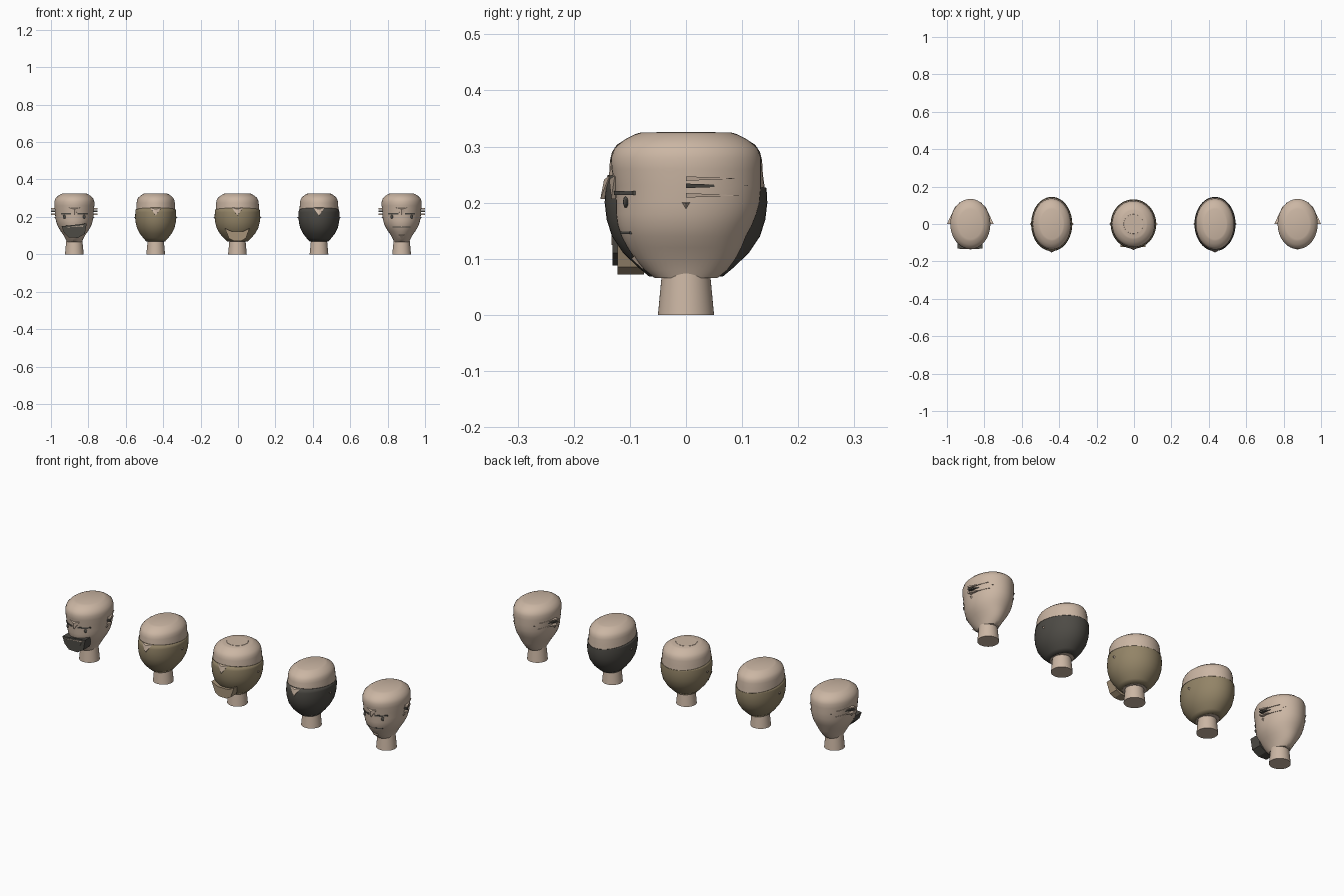
import bpy, bmesh, math
from mathutils import Vector

cube = bpy.data.objects.get("Cube")
if cube:
    bpy.data.objects.remove(cube, do_unlink=True)


def material(name, rgb):
    m = bpy.data.materials.new(name)
    m.use_nodes = True
    m.diffuse_color = (*rgb, 1)
    m.node_tree.nodes["Principled BSDF"].inputs["Base Color"].default_value = (*rgb, 1)
    return m


SKIN = material("skin", (0.60, 0.47, 0.37))
TAN = material("tan cloth", (0.29, 0.23, 0.135))
DARK = material("dark cloth", (0.075, 0.07, 0.06))
LIP = material("light tan", (0.38, 0.29, 0.19))
SEG = 48

# Rings: height, side, front and back radii as fractions of the head size
ROUND = [(z, f, f, f) for z, f in (
    (.068, .45), (.085, .59), (.11, .77), (.14, .91), (.17, .975), (.20, 1), (.225, .99),
    (.25, .965), (.275, .955), (.29, .93), (.303, .87), (.314, .75), (.322, .64), (.325, .57))]
FACE = [(.066, .37, .42, .42), (.08, .43, .55, .55), (.10, .53, .68, .66), (.12, .66, .78, .74),
        (.14, .78, .86, .80), (.16, .87, .91, .88), (.18, .92, .93, .94), (.20, .95, .93, .98),
        (.23, .97, .95, 1), (.26, 1, .99, 1), (.28, 1, 1, 1), (.298, .95, .95, .95),
        (.312, .82, .82, .82), (.321, .69, .69, .69), (.325, .60, .60, .60)]


def finish(name, bm, mat, x, smooth=False):
    bmesh.ops.recalc_face_normals(bm, faces=bm.faces)
    mesh = bpy.data.meshes.new(name)
    bm.to_mesh(mesh)
    bm.free()
    mesh.materials.append(mat)
    ob = bpy.data.objects.new(name, mesh)
    ob.location.x = x
    bpy.context.collection.objects.link(ob)
    if smooth:
        bpy.ops.object.select_all(action="DESELECT")
        ob.select_set(True)
        bpy.context.view_layer.objects.active = ob
        bpy.ops.object.shade_smooth_by_angle(angle=math.radians(40))
    return ob


def loft(rings, caps=True):
    """Skin a stack of egg-shaped rings (z, side, front, back)."""
    bm = bmesh.new()
    rows = []
    for z, side, front, back in rings:
        row = []
        for i in range(SEG):
            a = math.tau * i / SEG
            s = math.sin(a)
            row.append(bm.verts.new((side * math.cos(a), s * (back if s > 0 else front), z)))
        rows.append(row)
    for a, b in zip(rows, rows[1:]):
        for i in range(SEG):
            j = (i + 1) % SEG
            bm.faces.new((a[i], a[j], b[j], b[i]))
    if caps:
        bm.faces.new(rows[0])
        bm.faces.new(rows[-1])
    return bm


def hull(name, points, mat, x):
    bm = bmesh.new()
    for p in points:
        bm.verts.new(p)
    bmesh.ops.convex_hull(bm, input=bm.verts[:])
    return finish(name, bm, mat, x)


def prism(name, outline, y_front, y_back, mat, x):
    """Extrude a front-view outline backwards."""
    bm = bmesh.new()
    face = bm.faces.new([bm.verts.new((px, y_front, pz)) for px, pz in outline])
    new = bmesh.ops.extrude_face_region(bm, geom=[face])["geom"]
    moved = [v for v in new if isinstance(v, bmesh.types.BMVert)]
    bmesh.ops.translate(bm, vec=(0, y_back - y_front, 0), verts=moved)
    return finish(name, bm, mat, x)


def sample(rings, z):
    for a, b in zip(rings, rings[1:]):
        if a[0] <= z <= b[0]:
            t = (z - a[0]) / (b[0] - a[0])
            return [p + (q - p) * t for p, q in zip(a, b)][1:]
    return rings[-1][1:]


def front(rings, px, z):
    """Depth of the head's front surface at a point."""
    side, depth, _ = sample(rings, z)
    return -depth * math.sqrt(max(0, 1 - (px / side) ** 2))


def scaled(table, rx, ry):
    return [(z, s * rx, f * ry, b * ry) for z, s, f, b in table]


def nose_and_ears(rings, x):
    # Nose wedge pointing down
    top, tip = .249, .207
    yt, yb = front(rings, 0, top), front(rings, 0, tip)
    hull("nose", [(-.03, yt + .004, top), (.03, yt + .004, top), (0, yt - .006, top - .008),
                  (0, yb - .008, tip), (0, yb + .012, tip - .002)], SKIN, x)
    # Small pyramid ears
    for s in (-1, 1):
        r = sample(rings, .19)[0]
        hull("ear", [(s * (r - .008), -.017, .202), (s * (r - .008), .017, .202),
                     (s * (r - .012), 0, .175), (s * (r + .008), 0, .199)], SKIN, x)


def head(x, table, rx, ry):
    rings = scaled(table, rx, ry)
    finish("head", loft(rings), SKIN, x, True)
    finish("neck", loft([(0, .05, .05, .05), (.085, .042, .042, .042)]), SKIN, x, True)
    return rings


def masked_head(x, rx, ry, mat):
    head(x, ROUND, rx - .003, ry - .003)
    # Cloth shell with a slightly tilted upper edge
    rings = scaled(ROUND[:9], rx, ry)
    bm = loft(rings, False)
    bmesh.ops.bisect_plane(bm, geom=bm.verts[:] + bm.edges[:] + bm.faces[:],
                           plane_co=Vector((0, 0, .238)), plane_no=Vector((0, .08, 1)),
                           clear_outer=True)
    shell = finish("mask", bm, mat, x, True)
    thick = shell.modifiers.new("thickness", "SOLIDIFY")
    thick.thickness = .003
    nose_and_ears(rings, x)


def bare_head(x):
    rings = head(x, FACE, .107, .134)
    nose_and_ears(rings, x)
    for s in (-1, 1):
        # Eyes
        px, z = s * .052, .201
        bm = bmesh.new()
        bmesh.ops.create_uvsphere(bm, u_segments=12, v_segments=8, radius=.01)
        bmesh.ops.scale(bm, vec=(.9, .5, 1), verts=bm.verts)
        bmesh.ops.translate(bm, vec=(px, front(rings, px, z), z), verts=bm.verts)
        finish("eye", bm, DARK, x, True)
        # Eyebrows that follow the brow
        spots = []
        for px in (.018, .045, .072):
            y = front(rings, px, .217)
            spots += [(s * px, y + d, h) for d in (-.004, .008) for h in (.214, .221)]
        hull("eyebrow", spots, DARK, x)
        # Three swept blades behind each temple
        for z, length, mat in ((.243, .095, SKIN), (.230, .115, DARK), (.213, .10, SKIN)):
            r, _, depth = sample(rings, z)
            tip = r * math.sqrt(1 - (length / depth) ** 2) + .006
            hull("temple_blade", [(s * .09, 0, z - .004), (s * .09, 0, z + .004),
                                  (s * .125, 0, z - .004), (s * .125, 0, z + .004),
                                  (s * tip, length, z), (s * (tip - .02), length - .01, z)],
                 mat, x)
    return rings


# Bare head with a large crooked open mouth
bare_head(-.875)
crooked = [(-.068, .15), (.066, .165), (.056, .11), (.02, .088), (-.03, .09), (-.055, .115)]
prism("open_mouth", crooked, -.131, -.075, DARK, -.875)
prism("mouth_line", [(-.058, .142), (.05, .155), (.035, .125), (.046, .15)], -.133, -.130, SKIN, -.875)

# Three masked heads
masked_head(-.44, .11, .145, TAN)
masked_head(-.003, .122, .132, TAN)
masked_head(.433, .11, .145, DARK)

# Smiling mouth and crown disc of the middle head
smile = [(-.068, .14), (-.03, .122), (.03, .122), (.065, .14), (.045, .085), (.02, .072),
         (-.02, .072), (-.045, .085)]
prism("smile", smile, -.122, -.075, LIP, -.003)
finish("crown_disc", loft([(.324, .053, .053, .053), (.326, .052, .052, .052)]), SKIN, -.003, True)

# Bare head with a thin straight mouth and a small chin
face = bare_head(.875)
lips = []
for px in (-.048, -.02, .02, .048):
    y = front(face, px, .147)
    lips += [(px, y + d, h) for d in (-.003, .008) for h in (.144, .149)]
hull("thin_mouth", lips, DARK, .875)
y = front(face, 0, .1)
hull("chin", [(-.02, y + .01, .115), (.02, y + .01, .115), (-.012, y - .006, .1),
              (.012, y - .006, .1), (0, y + .015, .08)], SKIN, .875)
